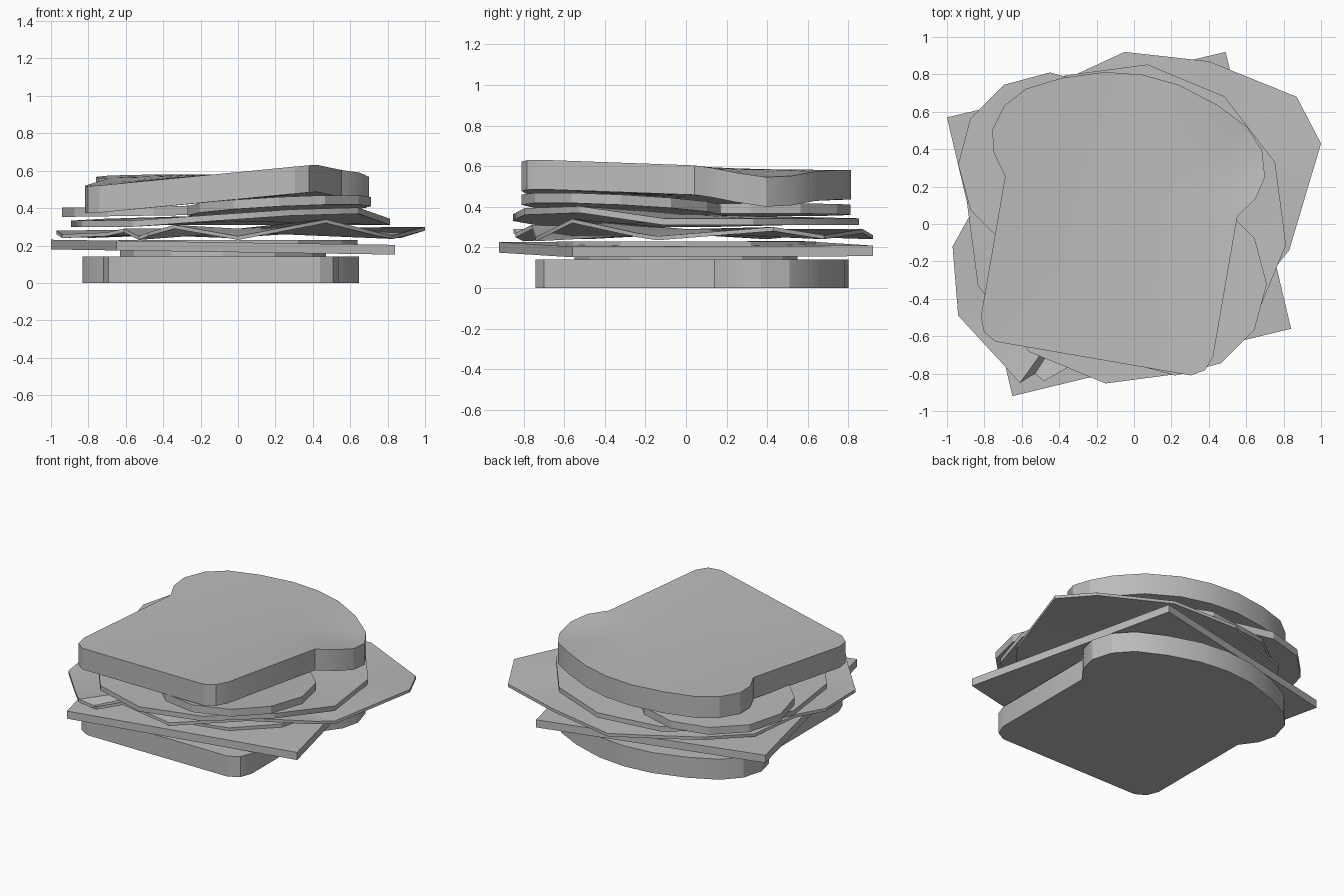
import bpy, bmesh, math
from mathutils import Matrix, Vector

cube = bpy.data.objects.get("Cube")
if cube:
    bpy.data.objects.remove(cube, do_unlink=True)

grey = bpy.data.materials.new("plain_grey")
grey.use_nodes = True
GREY = (0.5, 0.5, 0.5, 1)
grey.diffuse_color = GREY
grey.node_tree.nodes["Principled BSDF"].inputs["Base Color"].default_value = GREY


def slab(name, outline, centre, thickness, height=None, rings=1, smooth=25):
    """Closed slab from an underside outline; height(x, y) bends the underside."""
    bm = bmesh.new()
    c = Vector(centre)
    layers = []
    for lift in (0, thickness):
        def vert(p):
            z = height(p.x, p.y) if height else p.z
            return bm.verts.new((p.x, p.y, z + lift))
        loops = [[vert(c.lerp(Vector(p), r / rings)) for p in outline]
                 for r in range(rings, 0, -1)]
        layers.append((loops, vert(c)))
    n = len(outline)
    for loops, mid in layers:
        for i in range(n):
            j = (i + 1) % n
            for a, b in zip(loops, loops[1:]):
                bm.faces.new((a[i], a[j], b[j], b[i]))
            bm.faces.new((loops[-1][i], loops[-1][j], mid))
    low, high = layers[0][0][0], layers[1][0][0]
    for i in range(n):
        j = (i + 1) % n
        bm.faces.new((low[i], low[j], high[j], high[i]))
    bmesh.ops.recalc_face_normals(bm, faces=bm.faces)
    mesh = bpy.data.meshes.new(name)
    bm.to_mesh(mesh)
    bm.free()
    mesh.materials.append(grey)
    obj = bpy.data.objects.new(name, mesh)
    bpy.context.collection.objects.link(obj)
    bpy.ops.object.select_all(action='DESELECT')
    obj.select_set(True)
    bpy.context.view_layer.objects.active = obj
    bpy.ops.object.shade_smooth_by_angle(angle=math.radians(smooth))
    return obj


def polygon(x, y, radius, sides=12, turn=0.0):
    angles = [math.radians(turn) + math.tau * k / sides for k in range(sides)]
    return [(x + radius * math.cos(a), y + radius * math.sin(a), 0) for a in angles]


# Shared bread outline: half profile, mirrored across its middle
half = [(0.53, -0.74), (0.60, -0.70), (0.63, -0.62), (0.63, 0.14), (0.71, 0.25),
        (0.74, 0.37), (0.70, 0.51), (0.60, 0.62), (0.42, 0.71), (0.2, 0.78)]
bread = half + [(0, 0.8)] + [(-x, y) for x, y in reversed(half)]
SHIFT = -0.092

# Bottom bread, flat
slab("bottom_bread", [(x + SHIFT, y, 0) for x, y in bread], (SHIFT, 0, 0), 0.14)


# Top bread, turned and sagging over the filling
def top_height(x, y):
    t = (y + 0.75) / 1.55
    front = 0.51 + 0.1 * (x + 0.8)
    dip = 0.055 * math.exp(-((x - 0.7) ** 2 + (y - 0.4) ** 2) / 0.08)
    return front * (1 - t) + 0.58 * t - dip - 0.145


turn = Matrix.Translation((SHIFT, 0.01, 0)) @ Matrix.Rotation(math.radians(-9.8), 4, 'Z')
slab("top_bread", [turn @ Vector((x, y, 0)) for x, y in bread],
     (SHIFT, 0.01, 0), 0.145, top_height, rings=8)

# Square cheese and the thin slices around it
slab("cheese_slice", [(-1, 0.57, 0), (-0.65, -0.92, 0), (0.84, -0.56, 0), (0.49, 0.92, 0)],
     (-0.08, 0, 0), 0.052, lambda x, y: 0.164 - 0.015 * x)
slab("lower_slice", polygon(-0.08, 0, 0.55), (-0.08, 0, 0), 0.04, lambda x, y: 0.138)
slab("middle_slice", polygon(0, 0, 0.64), (0, 0, 0), 0.035, lambda x, y: 0.195)

# Lettuce leaf with a wavy rim
leaf = [(1.0, 0.43, 0.28), (0.87, 0.68, 0.24), (0.40, 0.87, 0.27), (-0.05, 0.92, 0.24),
        (-0.31, 0.80, 0.25), (-0.6, 0.68, 0.27), (-0.8, 0.4, 0.24), (-0.87, 0.06, 0.26),
        (-0.97, -0.12, 0.26), (-0.94, -0.49, 0.24), (-0.70, -0.75, 0.25),
        (-0.61, -0.85, 0.27), (-0.53, -0.80, 0.23), (-0.48, -0.84, 0.25),
        (-0.34, -0.76, 0.29), (0, -0.74, 0.23), (0.47, -0.56, 0.32),
        (0.75, -0.24, 0.25), (0.83, -0.14, 0.235)]
slab("lettuce_leaf", leaf, (0, 0, 0.27), 0.02, rings=2, smooth=30)

# Large floppy slice
rim = [0.31] * 6 + [0.30] * 3 + [0.33, 0.36, 0.37]
large = [(x, y, z) for (x, y, _), z in zip(polygon(-0.04, 0, 0.86, turn=-7.5), rim)]
slab("large_slice", large, (-0.04, 0, 0.33), 0.033, rings=2, smooth=30)

# Two small overlapping slices
slab("front_slice", polygon(0.22, -0.32, 0.49), (0.22, -0.32, 0), 0.05,
     lambda x, y: 0.385 + 0.05 * (x - 0.22) - 0.05 * (y + 0.32))
slab("back_slice", polygon(-0.45, 0.32, 0.49), (-0.45, 0.32, 0), 0.05,
     lambda x, y: 0.36 + 0.015 * (x + 0.45))
